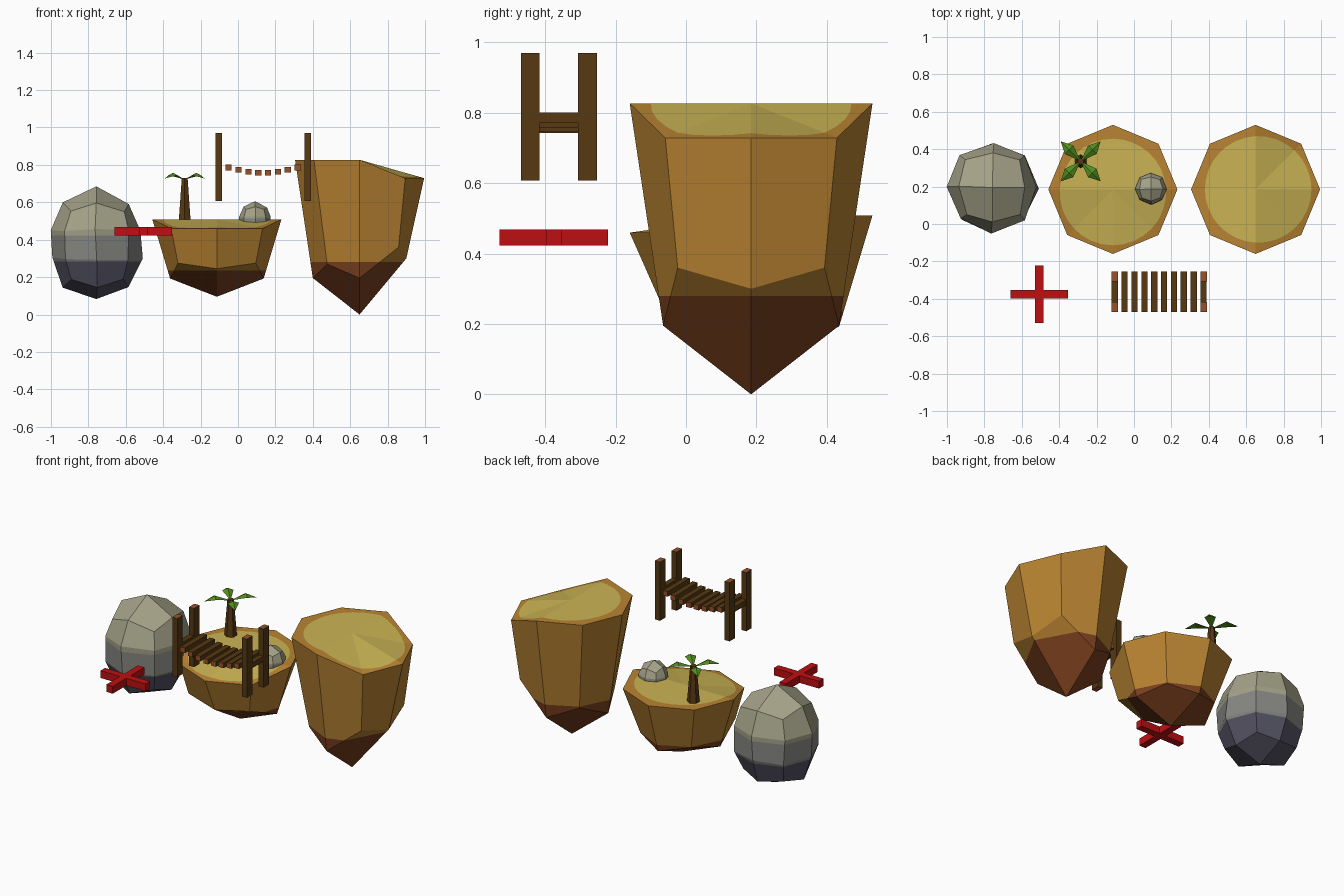
import bpy, bmesh, math, random
from mathutils import Matrix, Vector

if "Cube" in bpy.data.objects:
    bpy.data.objects.remove(bpy.data.objects["Cube"])

random.seed(4)


def mat(name, r, g, b):
    def lin(c):
        c /= 255
        return c / 12.92 if c <= 0.04045 else ((c + 0.055) / 1.055) ** 2.4
    m = bpy.data.materials.new(name)
    m.diffuse_color = (lin(r), lin(g), lin(b), 1)
    m.use_nodes = True
    m.node_tree.nodes["Principled BSDF"].inputs["Base Color"].default_value = m.diffuse_color
    return m


SAND = mat("sand", 203, 180, 84)
OCHRE = mat("ochre_earth", 186, 132, 50)
EARTH = mat("dark_earth", 122, 64, 30)
ROCK_TOP = mat("pale_rock", 164, 162, 136)
ROCK_MID = mat("grey_rock", 134, 134, 130)
ROCK_LOW = mat("blue_grey_rock", 84, 82, 98)
RED = mat("red", 190, 16, 18)
WOOD = mat("dark_wood", 86, 56, 18)
WOOD_END = mat("cut_wood", 150, 82, 42)
LEAF = mat("leaf_green", 82, 140, 28)


def finish(bm, name, mats, matrix=Matrix()):
    bmesh.ops.recalc_face_normals(bm, faces=bm.faces)
    bm.transform(matrix)
    me = bpy.data.meshes.new(name)
    bm.to_mesh(me)
    bm.free()
    for m in mats:
        me.materials.append(m)
    ob = bpy.data.objects.new(name, me)
    bpy.context.collection.objects.link(ob)
    return ob


def cut_at(bm, faces, z):
    geom = set(faces)
    for f in faces:
        geom.update(f.edges)
        geom.update(f.verts)
    bmesh.ops.bisect_plane(bm, geom=list(geom), plane_co=(0, 0, z), plane_no=(0, 0, 1))


def polar(r, deg, z):
    a = math.radians(deg)
    return Vector((r * math.cos(a), r * math.sin(a), z))


# Islands: one faceted shape with a lowered lip, reused turned and squashed
def island(name, loc, turn, zscale):
    bm = bmesh.new()
    top, lip, n = 0.827, 0.729, 4
    corners = [polar(0.345, 45 * k, lip if k in (0, 1, 7) else top) for k in range(8)]
    centre = bm.verts.new((0, 0, top))
    rim, inner = [], []
    for k in range(8):
        for j in range(n):
            p = corners[k].lerp(corners[(k + 1) % 8], j / n)
            ro, a, c = math.hypot(p.x, p.y), math.atan2(p.y, p.x), 0.014
            rb = c * math.cos(a) + math.sqrt(0.285 ** 2 - (c * math.sin(a)) ** 2)
            rim.append(bm.verts.new(p))
            inner.append(bm.verts.new(Vector((0, 0, top)).lerp(p, rb / ro)))
    total = len(rim)
    for i in range(total):
        j = (i + 1) % total
        bm.faces.new((centre, inner[i], inner[j])).material_index = 0
        bm.faces.new((inner[i], rim[i], rim[j], inner[j])).material_index = 1
    rad = [0.25, 0.295, 0.25, 0.245, 0.25, 0.245, 0.25, 0.295]
    hgt = [0.30, 0.36, 0.195, 0.27, 0.195, 0.27, 0.195, 0.36]
    low = [bm.verts.new(polar(rad[k], 45 * k, hgt[k])) for k in range(8)]
    apex = bm.verts.new((0, 0, 0))
    sides = []
    for k in range(8):
        edge = [rim[(n * k + j) % total] for j in range(n + 1)]
        sides.append(bm.faces.new(edge + [low[(k + 1) % 8], low[k]]))
    for k in range(0, 8, 2):
        sides.append(bm.faces.new((apex, low[k], low[k + 1], low[(k + 2) % 8])))
    for f in sides:
        f.material_index = 1
    level = 0.28
    cut_at(bm, sides, level)
    for f in bm.faces:
        if f.material_index == 1 and f.calc_center_median().z < level:
            f.material_index = 2
    m = (Matrix.Translation(loc) @ Matrix.Rotation(math.radians(turn), 4, 'Z')
         @ Matrix.Diagonal((1, 1, zscale, 1)))
    return finish(bm, name, [SAND, OCHRE, EARTH], m)


island("tall_island", (0.65, 0.185, 0), 0, 1.0)
island("low_island", (-0.113, 0.185, 0.095), -90, 0.5)


# Boulders: rounded block of four rings plus poles, banded by height
def boulder(name, loc, scale):
    bm = bmesh.new()
    levels = [(0.175, 0.2, -0.235, -0.2), (0.242, 0.242, -0.085, -0.085),
              (0.242, 0.242, 0.07, 0.07), (0.178, 0.2, 0.215, 0.175)]
    rings = []
    for rc, rd, zc, zd in levels:
        ring = []
        for k in range(8):
            p = polar(rd if k % 2 else rc, 45 * k, zd if k % 2 else zc)
            ring.append(bm.verts.new(p + Vector([random.uniform(-0.008, 0.008) for _ in range(3)])))
        rings.append(ring)
    for a, b in zip(rings, rings[1:]):
        for k in range(8):
            j = (k + 1) % 8
            bm.faces.new((a[k], a[j], b[j], b[k]))
    for ring, z in ((rings[0], -0.3), (rings[3], 0.302)):
        pole = bm.verts.new((0, 0, z))
        for k in range(0, 8, 2):
            bm.faces.new((pole, ring[k], ring[k + 1], ring[(k + 2) % 8]))
    for z in (-0.1, 0.04):
        cut_at(bm, list(bm.faces), z)
    for f in bm.faces:
        z = f.calc_center_median().z
        f.material_index = 0 if z > 0.04 else 1 if z > -0.1 else 2
    m = Matrix.Translation(loc) @ Matrix.Scale(scale, 4)
    return finish(bm, name, [ROCK_TOP, ROCK_MID, ROCK_LOW], m)


boulder("large_boulder", (-0.757, 0.195, 0.383), 1.0)
boulder("small_boulder", (0.09, 0.187, 0.5), 0.35)


# Box with one pair of end faces in a second material
def box(name, loc, size, mats, end_axis=None):
    bm = bmesh.new()
    bmesh.ops.create_cube(bm, size=1)
    bm.normal_update()
    if end_axis is not None:
        for f in bm.faces:
            f.material_index = int(abs(f.normal[end_axis]) > 0.5)
    return finish(bm, name, mats, Matrix.Translation(loc) @ Matrix.Diagonal((*size, 1)))


# Bridge posts and sagging planks
x0, x1 = -0.103, 0.372
for x in (x0, x1):
    for y in (-0.443, -0.28):
        box("bridge_post", (x, y, 0.789), (0.034, 0.053, 0.362), [WOOD, WOOD_END], 2)
for k in range(10):
    x = x0 + (x1 - x0) * k / 9
    z = min(0.757 + 0.033 * ((x - 0.135) / 0.184) ** 2, 0.786)
    end = k in (0, 9)
    box("bridge_plank", (x, -0.3615, z),
        (0.033, 0.212 if end else 0.216, 0.031), [WOOD, WOOD_END], 1)

# Red cross marker: plus-shaped outline extruded
bm = bmesh.new()
a, w = 0.154, 0.022
quarter = [(a, -w), (a, w), (w, w)]
pts = [Matrix.Rotation(math.pi / 2 * q, 2) @ Vector(p) for q in range(4) for p in quarter]
face = bm.faces.new([bm.verts.new((p.x, p.y, 0)) for p in pts])
ext = bmesh.ops.extrude_face_region(bm, geom=[face])
bmesh.ops.translate(bm, vec=(0, 0, 0.045),
                    verts=[v for v in ext["geom"] if isinstance(v, bmesh.types.BMVert)])
finish(bm, "red_cross", [RED], Matrix.Translation((-0.506, -0.376, 0.423)))

# Palm trunk
px, py = -0.285, 0.335
bm = bmesh.new()
bmesh.ops.create_cone(bm, cap_ends=True, segments=6, radius1=0.037, radius2=0.018, depth=0.235)
finish(bm, "palm_trunk", [WOOD], Matrix.Translation((px, py, 0.6125)))

# Palm leaves: four folded diamonds
for q in range(4):
    bm = bmesh.new()
    base, ridge, tip, left, right, under = [bm.verts.new(p) for p in (
        (0, 0, 0.722), (0.088, 0, 0.758), (0.151, 0, 0.727),
        (0.088, 0.032, 0.745), (0.088, -0.032, 0.745), (0.088, 0, 0.747))]
    for side in (left, right):
        for mid in (ridge, under):
            bm.faces.new((base, mid, side))
            bm.faces.new((mid, tip, side))
    finish(bm, "palm_leaf", [LEAF], Matrix.Translation((px, py, 0))
           @ Matrix.Rotation(math.radians(45 + 90 * q), 4, 'Z'))
